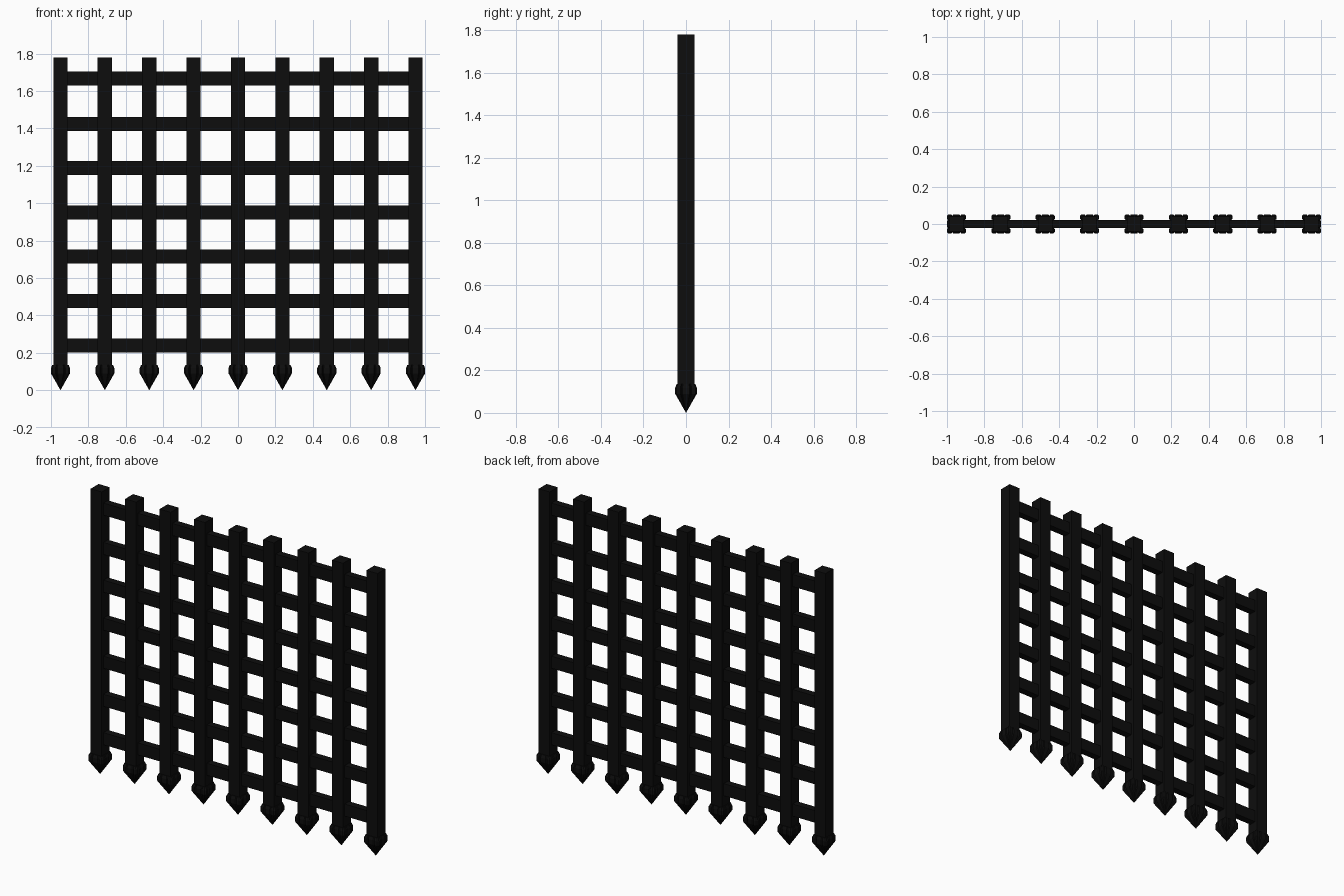
import bpy, bmesh, math

if "Cube" in bpy.data.objects:
    bpy.data.objects.remove(bpy.data.objects["Cube"])

iron = bpy.data.materials.new("black_iron")
iron.diffuse_color = (0.004, 0.004, 0.004, 1)
iron.use_nodes = True
iron.node_tree.nodes["Principled BSDF"].inputs["Base Color"].default_value = iron.diffuse_color


def finish(name, bm):
    bmesh.ops.recalc_face_normals(bm, faces=bm.faces)
    me = bpy.data.meshes.new(name)
    bm.to_mesh(me)
    bm.free()
    me.materials.append(iron)
    ob = bpy.data.objects.new(name, me)
    bpy.context.collection.objects.link(ob)
    return ob


def box(name, center, size):
    bm = bmesh.new()
    bmesh.ops.create_cube(bm, size=1)
    for v in bm.verts:
        v.co = [c + s * p for c, s, p in zip(center, size, v.co)]
    return finish(name, bm)


# One side of the fluted spike section, turned four times
SIDE = [(0.86, 1), (0.52, 1), (0.42, 0.86), (0.32, 1),
        (-0.32, 1), (-0.42, 0.86), (-0.52, 1), (-0.86, 1)]
# Spike profile: height, half width
PROFILE = [(0.135, 0.044), (0.118, 0.051), (0.09, 0.051), (0.06, 0.034)]


def spike(name, x):
    outline = []
    for k in range(4):
        c, s = round(math.cos(k * math.pi / 2)), round(math.sin(k * math.pi / 2))
        outline += [(px * c - py * s, px * s + py * c) for px, py in SIDE]
    bm = bmesh.new()
    rings = [[bm.verts.new((x + px * r, py * r, z)) for px, py in outline]
             for z, r in PROFILE]
    tip = bm.verts.new((x, 0, 0))
    n = len(outline)
    bm.faces.new(rings[0])
    for a, b in zip(rings, rings[1:]):
        for i in range(n):
            j = (i + 1) % n
            bm.faces.new((a[i], a[j], b[j], b[i]))
    for i in range(n):
        bm.faces.new((rings[-1][i], rings[-1][(i + 1) % n], tip))
    return finish(name, bm)


# Upright bars with pointed feet
for i in range(9):
    x = (i - 4) * 0.2373
    box(f"upright_bar_{i + 1}", (x, 0, 0.95), (0.076, 0.078, 1.66))
    spike(f"spike_{i + 1}", x)

# Thinner cross bars
for i, z in enumerate((0.238, 0.477, 0.714, 0.951, 1.187, 1.422, 1.667)):
    box(f"cross_bar_{i + 1}", (0, 0, z), (1.9, 0.044, 0.075))
